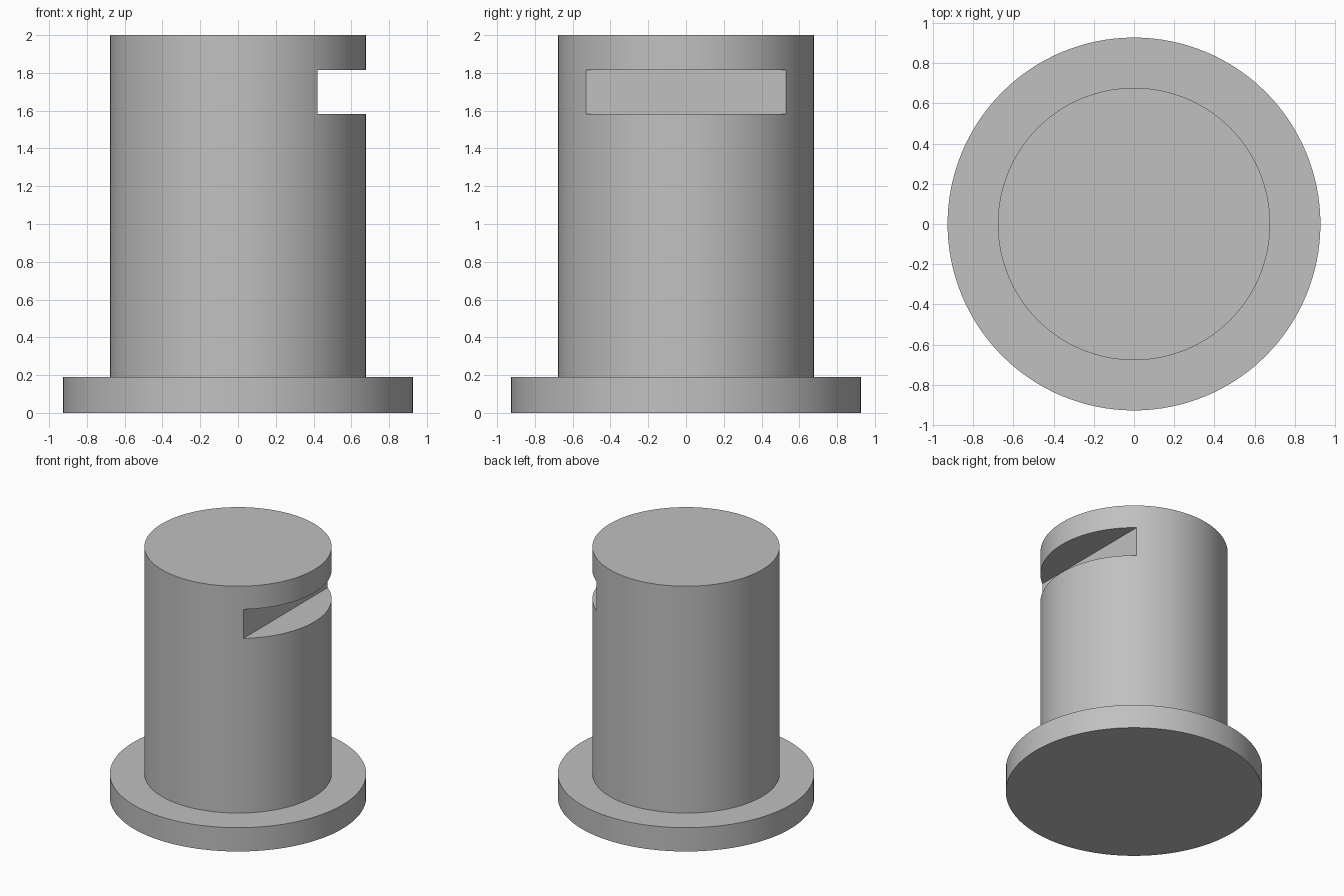
import bpy
import bmesh
from math import radians
from mathutils import Matrix, Vector

SEGMENTS = 128
FLANGE_RADIUS, FLANGE_TOP = 0.927, 0.19
BODY_RADIUS, BODY_TOP = 0.677, 2.0
SLOT_X, SLOT_BOTTOM, SLOT_TOP = 0.42, 1.583, 1.815

default_cube = bpy.data.objects.get("Cube")
if default_cube:
    bpy.data.objects.remove(default_cube, do_unlink=True)

grey = bpy.data.materials.new("plain grey")
grey.use_nodes = True
colour = (0.53, 0.53, 0.53, 1)
grey.diffuse_color = colour
grey.node_tree.nodes["Principled BSDF"].inputs["Base Color"].default_value = colour


def add_object(name, bm):
    bmesh.ops.recalc_face_normals(bm, faces=bm.faces)
    mesh = bpy.data.meshes.new(name)
    bm.to_mesh(mesh)
    bm.free()
    mesh.materials.append(grey)
    obj = bpy.data.objects.new(name, mesh)
    bpy.context.collection.objects.link(obj)
    return obj


# Flanged plug: one disc, extruded, inset and extruded again
bm = bmesh.new()
bmesh.ops.create_circle(bm, cap_ends=True, segments=SEGMENTS, radius=FLANGE_RADIUS)
base = bm.faces[:]


def raise_face(faces, height):
    result = bmesh.ops.extrude_face_region(bm, geom=faces, use_keep_orig=True)
    top = [g for g in result["geom"] if isinstance(g, bmesh.types.BMFace)]
    for v in top[0].verts:
        v.co.z = height
    return top


shelf = raise_face(base, FLANGE_TOP)
inner = bmesh.ops.extrude_discrete_faces(bm, faces=shelf)["faces"]
for v in inner[0].verts:
    v.co.xy *= BODY_RADIUS / FLANGE_RADIUS
top = bmesh.ops.extrude_discrete_faces(bm, faces=inner)["faces"]
for v in top[0].verts:
    v.co.z = BODY_TOP
plug = add_object("flanged_plug", bm)

# Slot cutter: a box open to the left side of the body
bm = bmesh.new()
centre = Vector((SLOT_X + 0.5, 0, (SLOT_BOTTOM + SLOT_TOP) / 2))
size = Matrix.Diagonal((1, 2, SLOT_TOP - SLOT_BOTTOM, 1))
bmesh.ops.create_cube(bm, size=1, matrix=Matrix.Translation(centre) @ size)
cutter = add_object("slot_cutter", bm)
cutter.hide_render = True

# Cut the slot and discard the cutter
cut = plug.modifiers.new("slot", 'BOOLEAN')
cut.operation = 'DIFFERENCE'
cut.solver = 'EXACT'
cut.object = cutter
bpy.ops.object.select_all(action='DESELECT')
plug.select_set(True)
bpy.context.view_layer.objects.active = plug
bpy.ops.object.modifier_apply(modifier=cut.name)
bpy.data.objects.remove(cutter, do_unlink=True)

# Smooth round walls with crisp rims
bpy.ops.object.shade_smooth_by_angle(angle=radians(30))
